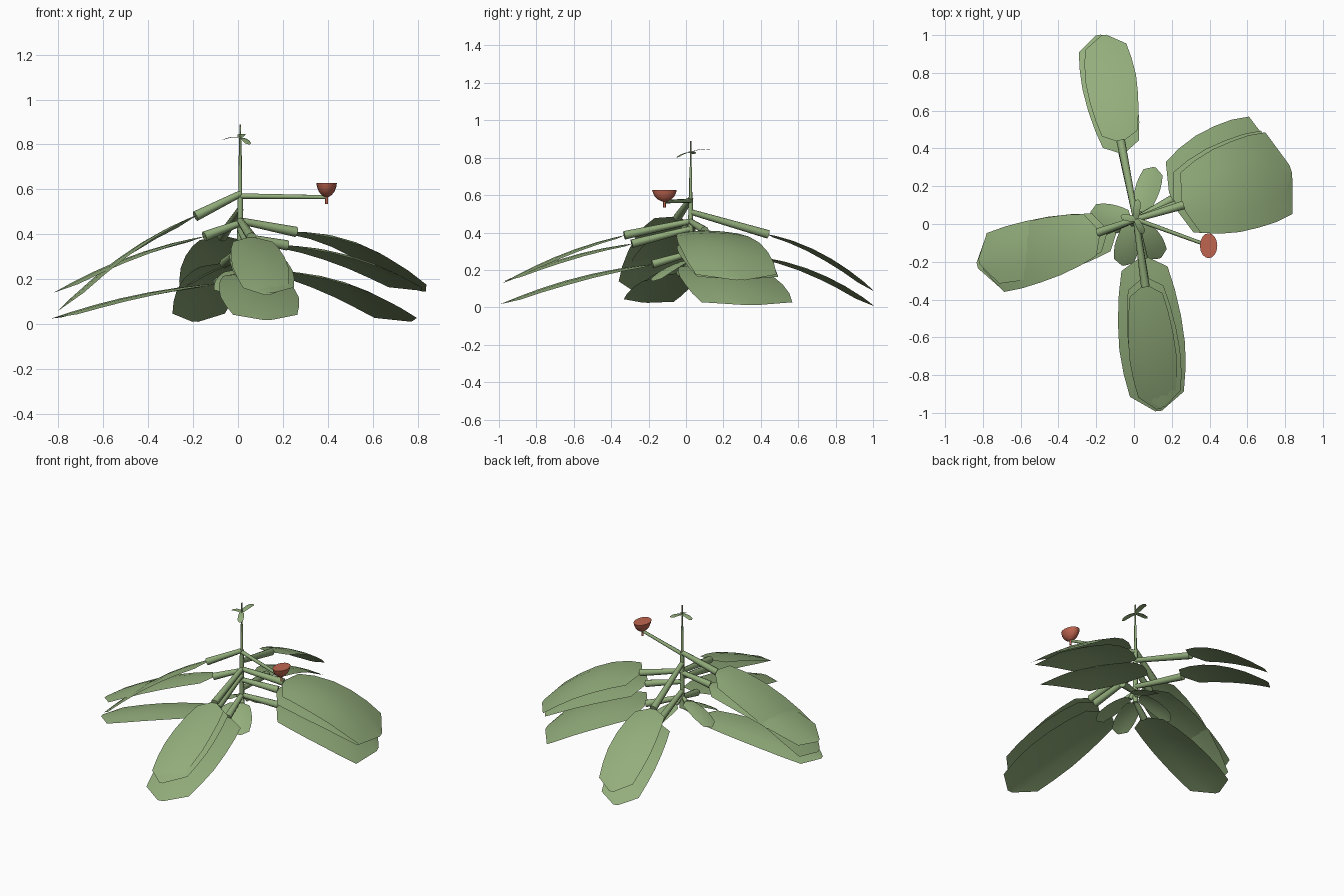
import bpy, math
from mathutils import Vector

if "Cube" in bpy.data.objects:
    bpy.data.objects.remove(bpy.data.objects["Cube"])


def material(name, rgb):
    m = bpy.data.materials.new(name)
    m.diffuse_color = (*rgb, 1)
    m.use_nodes = True
    m.node_tree.nodes["Principled BSDF"].inputs["Base Color"].default_value = m.diffuse_color
    return m


GREEN = material("leaf green", (0.29, 0.42, 0.20))
RED = material("flower red", (0.52, 0.13, 0.08))


def build(name, verts, faces, mat):
    mesh = bpy.data.meshes.new(name)
    mesh.from_pydata(verts, [], faces)
    mesh.materials.append(mat)
    obj = bpy.data.objects.new(name, mesh)
    bpy.context.collection.objects.link(obj)
    for p in mesh.polygons:
        p.use_smooth = len(p.vertices) == 4
    return obj


def rod(name, a, b, r0, r1, sides=8):
    """Tapered capped rod between two points."""
    a, b = Vector(a), Vector(b)
    q = (b - a).to_track_quat('Z', 'Y')
    verts = [p + q @ Vector((r * math.cos(k * math.tau / sides), r * math.sin(k * math.tau / sides), 0))
             for p, r in ((a, r0), (b, r1)) for k in range(sides)]
    faces = [(k, (k + 1) % sides, sides + (k + 1) % sides, sides + k) for k in range(sides)]
    faces += [tuple(reversed(range(sides))), tuple(range(sides, 2 * sides))]
    return build(name, verts, faces, GREEN)


def leaf(name, base, tip, half, arch, shoulder=0.82, roll=0.0, cup=0.12):
    """Arched angular blade; the edges hang below the midrib by cup."""
    base, tip = Vector(base), Vector(tip)
    side = (tip - base).cross(Vector((0, 0, 1))).normalized()
    # (position along the leaf, share of the half width)
    outline = [(0, .15), (.07, .70), (.22, .85), (.4, .96), (.58, 1),
               (.74, .5 + .5 * shoulder + .03), (.89, shoulder), (1, .1)]
    cols = (-1, -.5, 0, .5, 1)
    verts = []
    for t, w in outline:
        mid = base.lerp(tip, t) + Vector((0, 0, arch * 4 * t * (1 - t)))
        for c in cols:
            s = c * w * half
            verts.append(mid + side * s + Vector((0, 0, roll * s - cup * half * (c * w) ** 2)))
    n = len(cols)
    faces = [(i * n + j, i * n + j + 1, (i + 1) * n + j + 1, (i + 1) * n + j)
             for i in range(len(outline) - 1) for j in range(n - 1)]
    return build(name, verts, faces, GREEN)


# Main stem
X, Y = 0.01, 0.025
rod("lower_stem", (X, Y, 0.22), (X, Y, 0.58), 0.016, 0.012)
rod("middle_stem", (X, Y, 0.56), (X, Y, 0.75), 0.009, 0.007)
rod("upper_stem", (X, Y, 0.74), (X, Y, 0.89), 0.005, 0.004)

# Large leaves: name, stem height, leaf base, leaf tip, half width, arch, shoulder, roll
LARGE = [
    ("right_top", .46, (.26, .10, .41), (.83, .29, .145), .24, .07, .95, 0),
    ("right_middle", .39, (.22, .10, .35), (.81, .30, .15), .24, .045, .95, 0),
    ("right_low", .29, (.20, .13, .235), (.765, .35, .012), .28, .05, .93, 0),
    ("left_top", .58, (-.19, -.045, .48), (-.80, -.23, .06), .165, .05, .95, -.2),
    ("left_middle", .45, (-.15, -.035, .39), (-.82, -.20, .14), .15, .035, .92, -.08),
    ("left_low", .23, (-.10, -.03, .18), (-.83, -.22, .025), .15, .025, .92, -.05),
    ("front_top", .46, (.06, -.33, .385), (.13, -.98, .13), .125, .03, .8, 0),
    ("front_middle", .42, (.055, -.29, .34), (.15, -.97, .14), .135, .03, .82, 0),
    ("front_low", .29, (.05, -.18, .23), (.13, -.99, .018), .175, .035, .82, 0),
    ("back_top", .51, (-.07, .44, .39), (-.16, 1.0, .09), .135, .05, .82, 0),
    ("back_low", .33, (-.06, .38, .27), (-.19, 1.0, .01), .14, .05, .85, 0),
]
for name, z, base, tip, half, arch, shoulder, roll in LARGE:
    rod(name + "_stalk", (X, Y, z), base, 0.015, 0.023)
    leaf(name + "_leaf", base, tip, half, arch, shoulder, roll)

# Small leaves hanging low around the stem
SMALL = [
    ("back_right", (.03, .06, .25), (.11, .30, .14), .065),
    ("front_right", (.03, 0, .25), (.14, -.18, .14), .065),
    ("front_left", (-.01, 0, .24), (-.06, -.22, .14), .065),
    ("left", (-.02, .03, .27), (-.23, .06, .17), .06),
]
for name, base, tip, half in SMALL:
    rod(name + "_small_stalk", (X, Y, .30), base, .01, .014, 6)
    leaf(name + "_small_leaf", base, tip, half, .015)

# Tiny leaves at the shoot tip
for name, tip, half in (("left", (-.07, .04, .82), .018), ("right", (.05, -.05, .80), .018),
                        ("back", (.02, .13, .845), .018)):
    leaf(name + "_shoot_leaf", (X, Y, .83), tip, half, .008)

# Flower stalk and its stub
FX, FY = 0.395, -0.115
rod("flower_stalk", (X, Y, .57), (FX, FY, .565), .012, .009)
stub = rod("flower_stub", (FX, FY, .535), (FX, FY, .575), .007, .007)
stub.data.materials[0] = RED

# Cup-shaped flower, an oval half bowl with a flat top
N = 16
rings = [(.565, .18), (.575, .5), (.59, .76), (.61, .93), (.628, 1)]
verts = [(FX + .046 * r * math.cos(k * math.tau / N), FY + .066 * r * math.sin(k * math.tau / N), z)
         for z, r in rings for k in range(N)]
faces = [(i * N + k, i * N + (k + 1) % N, (i + 1) * N + (k + 1) % N, (i + 1) * N + k)
         for i in range(len(rings) - 1) for k in range(N)]
faces += [tuple(reversed(range(N))), tuple(range(4 * N, 5 * N))]
build("flower_cup", verts, faces, RED)
